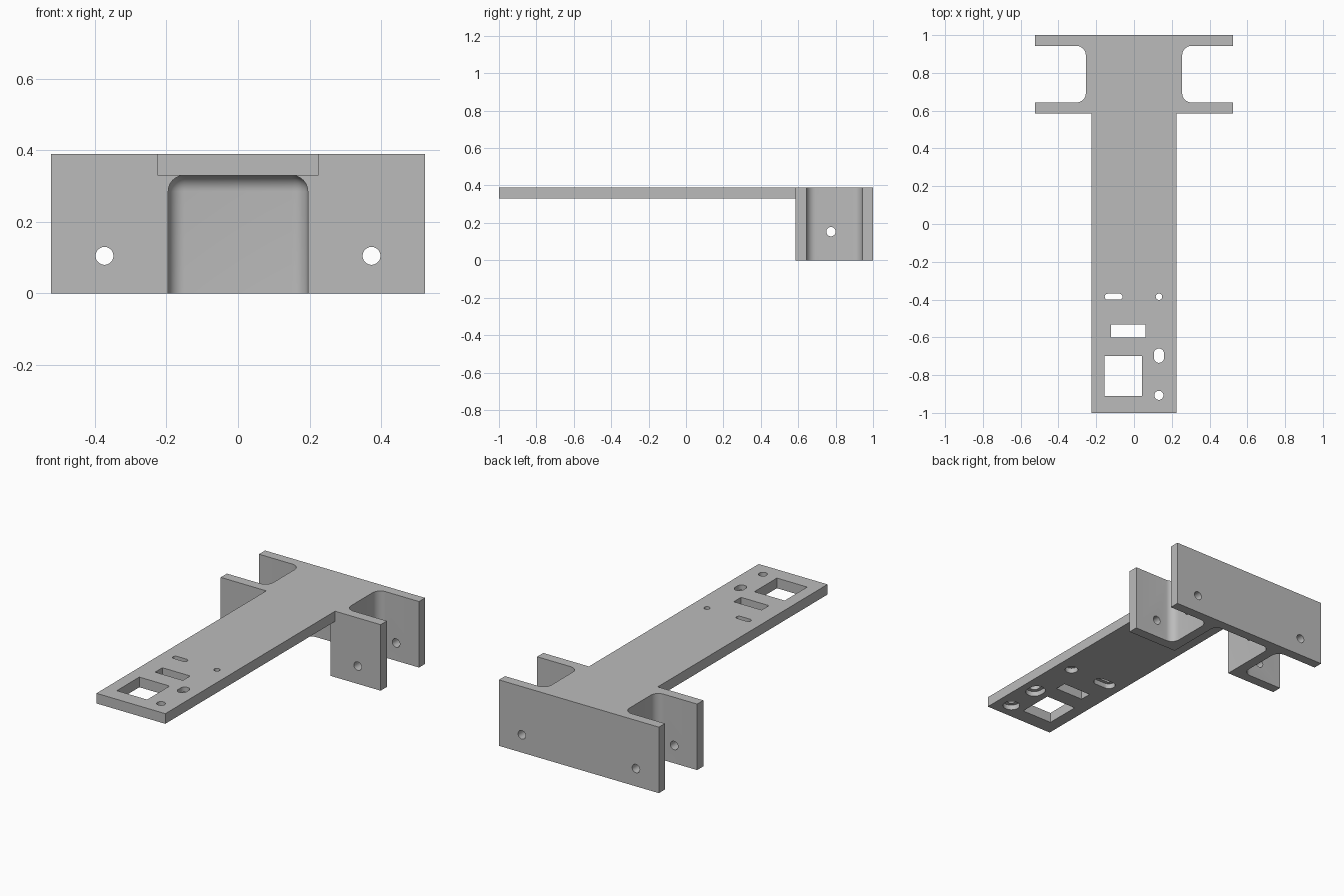
import bpy, bmesh, math
from mathutils import Matrix, Vector

cube = bpy.data.objects.get("Cube")
if cube:
    bpy.data.objects.remove(cube, do_unlink=True)

grey = bpy.data.materials.new("plain_grey")
grey.use_nodes = True
colour = (0.5, 0.5, 0.5, 1)
grey.diffuse_color = colour
grey.node_tree.nodes["Principled BSDF"].inputs["Base Color"].default_value = colour


def finish(name, bm):
    bmesh.ops.recalc_face_normals(bm, faces=bm.faces)
    mesh = bpy.data.meshes.new(name)
    bm.to_mesh(mesh)
    bm.free()
    mesh.materials.append(grey)
    obj = bpy.data.objects.new(name, mesh)
    bpy.context.collection.objects.link(obj)
    return obj


def box(name, low, high, fillet=0, upright_only=False):
    bm = bmesh.new()
    bmesh.ops.create_cube(bm, size=2)
    for v in bm.verts:
        v.co = [high[i] if v.co[i] > 0 else low[i] for i in range(3)]
    if fillet:
        edges = [e for e in bm.edges if not upright_only
                 or abs(e.verts[0].co.z - e.verts[1].co.z) > 0.01]
        bmesh.ops.bevel(bm, geom=edges, offset=fillet, segments=8,
                        profile=0.5, affect='EDGES')
    return finish(name, bm)


def drill(centre, radius, depth, axis='Z', stretch=(0, 0)):
    """Round cutter; stretch pulls its two halves apart into a slot."""
    bm = bmesh.new()
    bmesh.ops.create_cone(bm, cap_ends=True, segments=32, radius1=radius,
                          radius2=radius, depth=depth,
                          matrix=Matrix.Rotation(math.pi / 32, 4, 'Z'))
    for v in bm.verts:
        for i in range(2):
            v.co[i] += math.copysign(stretch[i], v.co[i])
    turn = {'X': Matrix.Rotation(math.pi / 2, 4, 'Y'),
            'Y': Matrix.Rotation(math.pi / 2, 4, 'X'),
            'Z': Matrix.Identity(4)}[axis]
    bm.transform(Matrix.Translation(Vector(centre)) @ turn)
    return finish("hole_cutter", bm)


def combine(target, other, operation='DIFFERENCE'):
    mod = target.modifiers.new("shape", 'BOOLEAN')
    mod.operation, mod.solver, mod.object = operation, 'EXACT', other
    bpy.context.view_layer.objects.active = target
    bpy.ops.object.modifier_apply(modifier=mod.name)
    bpy.data.objects.remove(other, do_unlink=True)


TOP, UNDER, HEAD_FRONT = 0.39, 0.33, 0.585

# Clamp head: side pockets leave two cross plates, an underside channel leaves webs
head = box("mounting_arm", (-0.523, HEAD_FRONT, 0), (0.523, 1, TOP))
for side in (-1, 1):
    xs = sorted((side * 0.255, side * 0.8))
    combine(head, box("pocket_cutter", (xs[0], 0.643, -0.2), (xs[1], 0.943, 0.6),
                      0.05, upright_only=True))
combine(head, box("channel_cutter", (-0.195, 0.4, -0.2), (0.195, 0.943, UNDER), 0.045))

# Bolt holes through the cross plates and a pin hole through the webs
for side in (-1, 1):
    combine(head, drill((side * 0.373, 0.8, 0.105), 0.025, 0.8, 'Y'))
combine(head, drill((0, 0.775, 0.153), 0.025, 0.8, 'X'))

# Long flat arm with square and rectangular windows
arm = box("arm", (-0.225, -1, UNDER), (0.225, HEAD_FRONT, TOP))
combine(arm, box("window_cutter", (-0.155, -0.91, 0.2), (0.043, -0.7, 0.5)))
combine(arm, box("window_cutter", (-0.122, -0.6, 0.2), (0.06, -0.532, 0.5)))

# Screw holes and slots, each counterbored from below: x, y, radius, bore, stretch
screws = [(0.132, -0.907, 0.024, 0.047, (0, 0)),
          (0.132, -0.697, 0.027, 0.048, (0, 0.011)),
          (0.132, -0.385, 0.017, 0.036, (0, 0)),
          (-0.108, -0.385, 0.016, 0.036, (0.031, 0))]
for x, y, radius, bore, stretch in screws:
    combine(arm, drill((x, y, UNDER), bore, 0.06, stretch=stretch))
    combine(arm, drill((x, y, UNDER), radius, 0.3, stretch=stretch))

combine(head, arm, 'UNION')

# Smooth fillets and bores, crisp edges
bpy.ops.object.select_all(action='DESELECT')
head.select_set(True)
bpy.context.view_layer.objects.active = head
bpy.ops.object.shade_smooth_by_angle(angle=math.radians(30))
